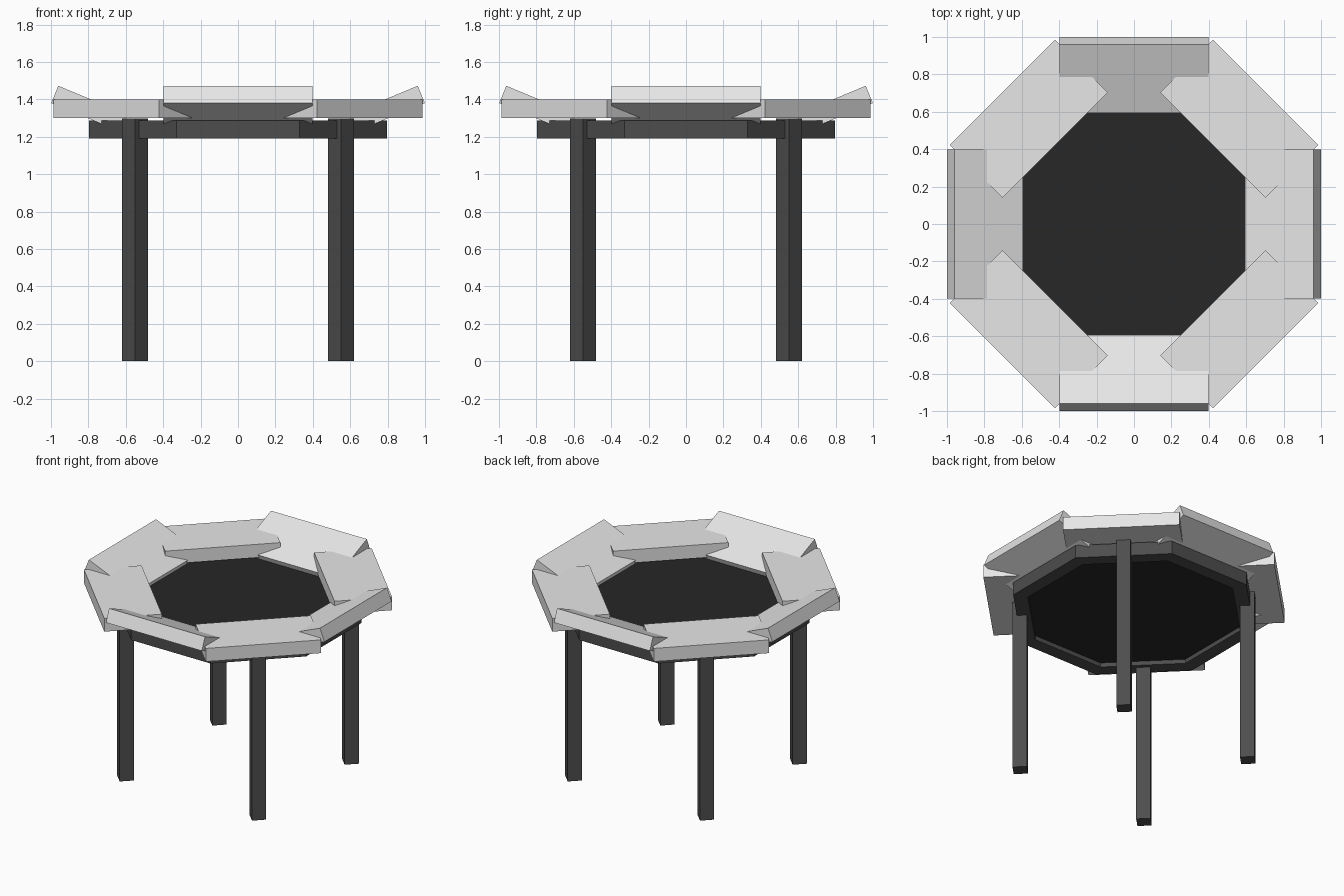
import bpy, bmesh, math

cube = bpy.data.objects.get("Cube")
if cube:
    bpy.data.objects.remove(cube, do_unlink=True)


def material(name, value):
    mat = bpy.data.materials.new(name)
    mat.use_nodes = True
    color = (value, value, value, 1)
    mat.diffuse_color = color
    bsdf = mat.node_tree.nodes["Principled BSDF"]
    bsdf.inputs["Base Color"].default_value = color
    return mat


LIGHT = material("light grey", 0.8)
DARK = material("dark grey", 0.075)
BLACK = material("near black", 0.02)


def finish(name, bm, mat):
    bmesh.ops.recalc_face_normals(bm, faces=bm.faces)
    mesh = bpy.data.meshes.new(name)
    bm.to_mesh(mesh)
    bm.free()
    mesh.materials.append(mat)
    obj = bpy.data.objects.new(name, mesh)
    bpy.context.collection.objects.link(obj)
    return obj


def box(name, size, location, rotation, mat):
    bm = bmesh.new()
    bmesh.ops.create_cube(bm, size=1)
    bmesh.ops.scale(bm, vec=size, verts=bm.verts)
    obj = finish(name, bm, mat)
    obj.location = location
    obj.rotation_euler = rotation
    return obj


def octagon_points(apothem, z):
    r = apothem / math.cos(math.pi / 8)
    angles = [math.pi / 8 + i * math.pi / 4 for i in range(8)]
    return [(r * math.cos(a), r * math.sin(a), z) for a in angles]


def octagon_plate(name, apothem, z0, z1, mat):
    bm = bmesh.new()
    face = bm.faces.new([bm.verts.new(p) for p in octagon_points(apothem, z0)])
    top = bmesh.ops.extrude_face_region(bm, geom=[face], use_keep_orig=True)
    verts = [g for g in top["geom"] if isinstance(g, bmesh.types.BMVert)]
    bmesh.ops.translate(bm, vec=(0, 0, z1 - z0), verts=verts)
    return finish(name, bm, mat)


def octagon_ring(name, outer, inner, z0, z1, mat):
    # Sweep a rectangular section round the eight corners
    bm = bmesh.new()
    section = [(outer, z0), (outer, z1), (inner, z1), (inner, z0)]
    loops = [[bm.verts.new(p) for p in octagon_points(a, z)] for a, z in section]
    for k in range(4):
        a, b = loops[k], loops[(k + 1) % 4]
        for i in range(8):
            j = (i + 1) % 8
            bm.faces.new((a[i], a[j], b[j], b[i]))
    return finish(name, bm, mat)


# Supporting frame and table surface
octagon_ring("octagonal_frame", 0.797, 0.70, 1.19, 1.288, DARK)
octagon_plate("table_surface", 0.71, 1.222, 1.284, BLACK)

# Rim panels: those on the axes tilt up outwards, the diagonal ones lie flat
R = 0.796
for i in range(8):
    a = i * math.pi / 4
    tilted = i % 2 == 0
    tilt = -math.radians(22.5) if tilted else 0
    box("tilted_rim_panel" if tilted else "flat_rim_panel", (0.398, 0.797, 0.0996),
        (R * math.cos(a), R * math.sin(a), 1.35), (0, tilt, a), LIGHT)

# Four legs set on the diagonals
for sx in (-1, 1):
    for sy in (-1, 1):
        box("leg", (0.098, 0.098, 1.297), (sx * 0.55, sy * 0.55, 0.6485),
            (0, 0, math.pi / 4), DARK)
